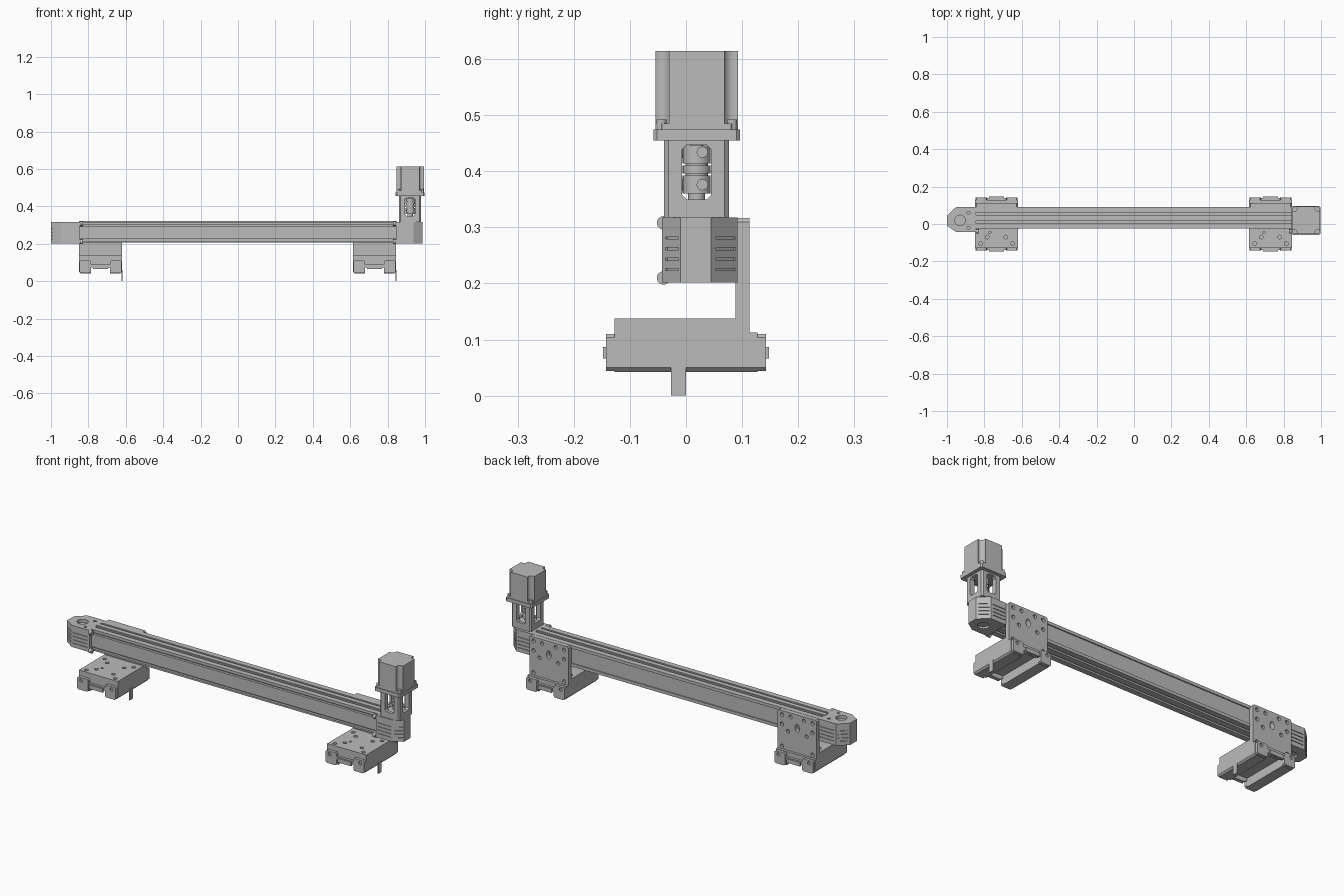
import bpy, bmesh, math
from mathutils import Vector, Matrix

cube = bpy.data.objects.get("Cube")
if cube:
    bpy.data.objects.remove(cube, do_unlink=True)

metal = bpy.data.materials.new("grey_metal")
metal.use_nodes = True
GREY = (0.5, 0.5, 0.5, 1)
metal.diffuse_color = GREY
metal.node_tree.nodes["Principled BSDF"].inputs["Base Color"].default_value = GREY


def finish(name, bm):
    bmesh.ops.recalc_face_normals(bm, faces=bm.faces[:])
    mesh = bpy.data.meshes.new(name)
    bm.to_mesh(mesh)
    bm.free()
    mesh.materials.append(metal)
    ob = bpy.data.objects.new(name, mesh)
    bpy.context.collection.objects.link(ob)
    return ob


def prism(name, pts, axis, a, b):
    """Extrude a closed outline along an axis from a to b."""
    put = {"X": lambda p, t: (t, p[0], p[1]),
           "Y": lambda p, t: (p[0], t, p[1]),
           "Z": lambda p, t: (p[0], p[1], t)}[axis]
    bm = bmesh.new()
    face = bm.faces.new([bm.verts.new(put(p, a)) for p in pts])
    new = bmesh.ops.extrude_face_region(bm, geom=[face])["geom"]
    move = Vector(put((0, 0), b - a))
    bmesh.ops.translate(bm, vec=move, verts=[v for v in new if isinstance(v, bmesh.types.BMVert)])
    return finish(name, bm)


def box(name, x, y, z):
    return prism(name, [(x[0], y[0]), (x[1], y[0]), (x[1], y[1]), (x[0], y[1])], "Z", *z)


def disc(cx, cy, r, n=24, sy=1):
    return [(cx + r * math.cos(2 * math.pi * i / n), cy + sy * r * math.sin(2 * math.pi * i / n))
            for i in range(n)]


def cyl(name, c, r, axis, a, b, sy=1):
    ob = prism(name, disc(c[0], c[1], r, 24, sy), axis, a, b)
    for p in ob.data.polygons:
        p.use_smooth = len(p.vertices) == 4
    return ob


def chamfered(x0, x1, y0, y1, c):
    return [(x0 + c, y0), (x1 - c, y0), (x1, y0 + c), (x1, y1 - c),
            (x1 - c, y1), (x0 + c, y1), (x0, y1 - c), (x0, y0 + c)]


def cut(ob, cutters):
    """Subtract each cutter from the part, then discard it."""
    for c in cutters:
        c.hide_render = True
        mod = ob.modifiers.new("cut", "BOOLEAN")
        mod.operation = "DIFFERENCE"
        mod.solver = "EXACT"
        mod.object = c
    bpy.context.view_layer.update()
    mesh = bpy.data.meshes.new_from_object(ob.evaluated_get(bpy.context.evaluated_depsgraph_get()))
    ob.modifiers.clear()
    ob.data = mesh
    for c in cutters:
        bpy.data.objects.remove(c, do_unlink=True)


# Slotted beam
beam = box("beam", (-0.85, 0.85), (-0.025, 0.09), (0.206, 0.318))
slots = []
for y in (0.01, 0.055):
    for z in ((0.3, 0.33), (0.19, 0.222)):
        slots.append(box("slot", (-1, 1), (y - 0.006, y + 0.006), z))
for z in (0.298, 0.22):
    slots.append(box("slot", (-1, 1), (-0.04, -0.012), (z - 0.005, z + 0.005)))
slots.append(box("slot", (-1, 1), (0.084, 0.1), (0.222, 0.302)))
cut(beam, slots)
box("beam_top_strip", (-0.85, 0.85), (0.02, 0.045), (0.317, 0.321))


# Pointed heads at both beam ends
def head(name, s, tip, hub):
    outline = [(s * 0.845, -0.043), (s * (tip - 0.05), -0.043), (s * tip, -0.01),
               (s * tip, 0.045), (s * (tip - 0.05), 0.092), (s * 0.845, 0.092)]
    ob = prism(name, outline, "Z", 0.202, 0.318)
    cuts = [cyl("recess", (s * hub, 0.019), 0.028, "Z", 0.18, 0.212)]
    if s < 0:
        cuts.append(cyl("recess", (s * hub, 0.019), 0.028, "Z", 0.3, 0.34))
        for y in (-0.02, 0.06):
            cuts.append(cyl("hole", (s * 0.885, y), 0.008, "Z", 0.305, 0.33))
    for i in (0, 1, 3, 4):
        p, q = Vector(outline[i]), Vector(outline[i + 1])
        d = (q - p).normalized()
        n = Vector((-d.y, d.x)) * 0.004
        p, q = p + d * 0.012, q - d * 0.006
        for z in (0.225, 0.243, 0.262, 0.281):
            cuts.append(prism("groove", [p - n, q - n, q + n, p + n], "Z", z - 0.002, z + 0.002))
    cut(ob, cuts)
    for z in (0.21, 0.308):
        cyl(name + "_screw", (-0.04, z), 0.012, "X", s * 0.83, s * 0.845)


head("right_head", -1, 1.0, 0.93)
head("left_head", 1, 0.987, 0.92)

# Motor tower
MX, MY = 0.92, 0.019


def square(r, c):
    return chamfered(MX - r, MX + r, MY - r, MY + r, c)


housing = prism("coupling_housing", square(0.058, 0.008), "Z", 0.318, 0.456)
window = chamfered(-0.026, 0.026, 0.35, 0.447, 0.008)
cut(housing, [prism("window", [(u + MY, v) for u, v in window], "X", 0.8, 1.05),
              prism("window", [(u + MX, v) for u, v in window], "Y", -0.1, 0.15),
              cyl("bore", (MX, MY), 0.042, "Z", 0.345, 0.449)])
for z0, z1, r in ((0.345, 0.36, 0.015), (0.36, 0.392, 0.025), (0.392, 0.396, 0.02),
                  (0.396, 0.41, 0.025), (0.41, 0.414, 0.02), (0.414, 0.446, 0.025),
                  (0.446, 0.456, 0.012)):
    cyl("coupling_ring", (MX, MY), r, "Z", z0, z1)
for z in (0.376, 0.434):
    cyl("coupling_screw", (MY + 0.01, z), 0.01, "X", MX, MX + 0.03)
    cyl("coupling_screw", (MX - 0.01, z), 0.01, "Y", MY - 0.03, MY)
prism("motor_flange", square(0.077, 0.006), "Z", 0.455, 0.474)
prism("motor_base", square(0.0735, 0.012), "Z", 0.474, 0.485)
motor = prism("motor_body", square(0.0735, 0.024), "Z", 0.485, 0.614)
cut(motor, [cyl("notch", (MX + i * 0.066, MY + j * 0.066), 0.018, "Z", 0.48, 0.62)
            for i in (-1, 1) for j in (-1, 1)])
for i in (-1, 1):
    for j in (-1, 1):
        cyl("motor_screw", (MX + i * 0.063, MY + j * 0.063), 0.009, "Z", 0.474, 0.492)


# Carriages with L-shaped bracket plates
def carriage(side, cx):
    w = 0.115
    back = prism(side + "_back_plate", [(cx - w, 0.113), (cx + w, 0.113), (cx + w, 0.31),
                 (cx + w - 0.007, 0.317), (cx - w + 0.007, 0.317), (cx - w, 0.31)], "Y", 0.088, 0.113)
    cuts = [cyl("hole", (cx, 0.245), 0.013, "Y", 0.08, 0.12, 1.6)]
    for s in (-1, 1):
        for dx, z in ((0.09, 0.295), (0.04, 0.295), (0.09, 0.245), (0.055, 0.215), (0.09, 0.127)):
            cuts.append(cyl("hole", (cx + s * dx, z), 0.01, "Y", 0.1, 0.12))
    cut(back, cuts)
    shelf = box(side + "_shelf_plate", (cx - w, cx + w), (-0.127, 0.088), (0.113, 0.138))
    cut(shelf, [cyl("hole", (cx + s * dx, y), 0.01, "Z", 0.125, 0.15)
                for s in (-1, 1) for dx, y in ((0.085, -0.105), (0.05, -0.07), (0.085, 0.05), (0.05, 0.02))]
        + [cyl("hole", (cx - 0.035, -0.045), 0.006, "Z", 0.125, 0.15)])
    # Channelled slider running along y
    prism(side + "_slider", [(cx + u, v) for u, v in (
        (-w, 0.113), (-w, 0.05), (-w + 0.008, 0.042), (-0.05, 0.042), (-0.05, 0.088), (0.05, 0.088),
        (0.05, 0.042), (w - 0.008, 0.042), (w, 0.05), (w, 0.113))], "Y", -0.127, 0.127)
    for e in (-1, 1):
        for s in (-1, 1):
            x0, x1 = sorted((cx + s * 0.05, cx + s * (w - 0.002)))
            cap = prism(side + "_end_cap", chamfered(x0, x1, 0.044, 0.11, 0.006), "Y", e * 0.127, e * 0.143)
            cut(cap, [cyl("hole", (cx + s * 0.09, 0.094), 0.009, "Y", e * 0.135, e * 0.15)])
        prism(side + "_wiper", [(cx + u, v) for u, v in (
            (-0.05, 0.09), (-0.05, 0.075), (-0.03, 0.065), (0.03, 0.065), (0.05, 0.075), (0.05, 0.09))],
            "Y", e * 0.127, e * 0.14)
        box(side + "_wiper_nub", (cx - 0.04, cx + 0.04), sorted((e * 0.139, e * 0.148)), (0.066, 0.087))
    # Thin sensor tab hanging below the slider
    box(side + "_sensor_tab", (cx + w - 0.003, cx + w + 0.002), (-0.027, 0), (0, 0.06))


carriage("right", -0.735)
carriage("left", 0.73)
